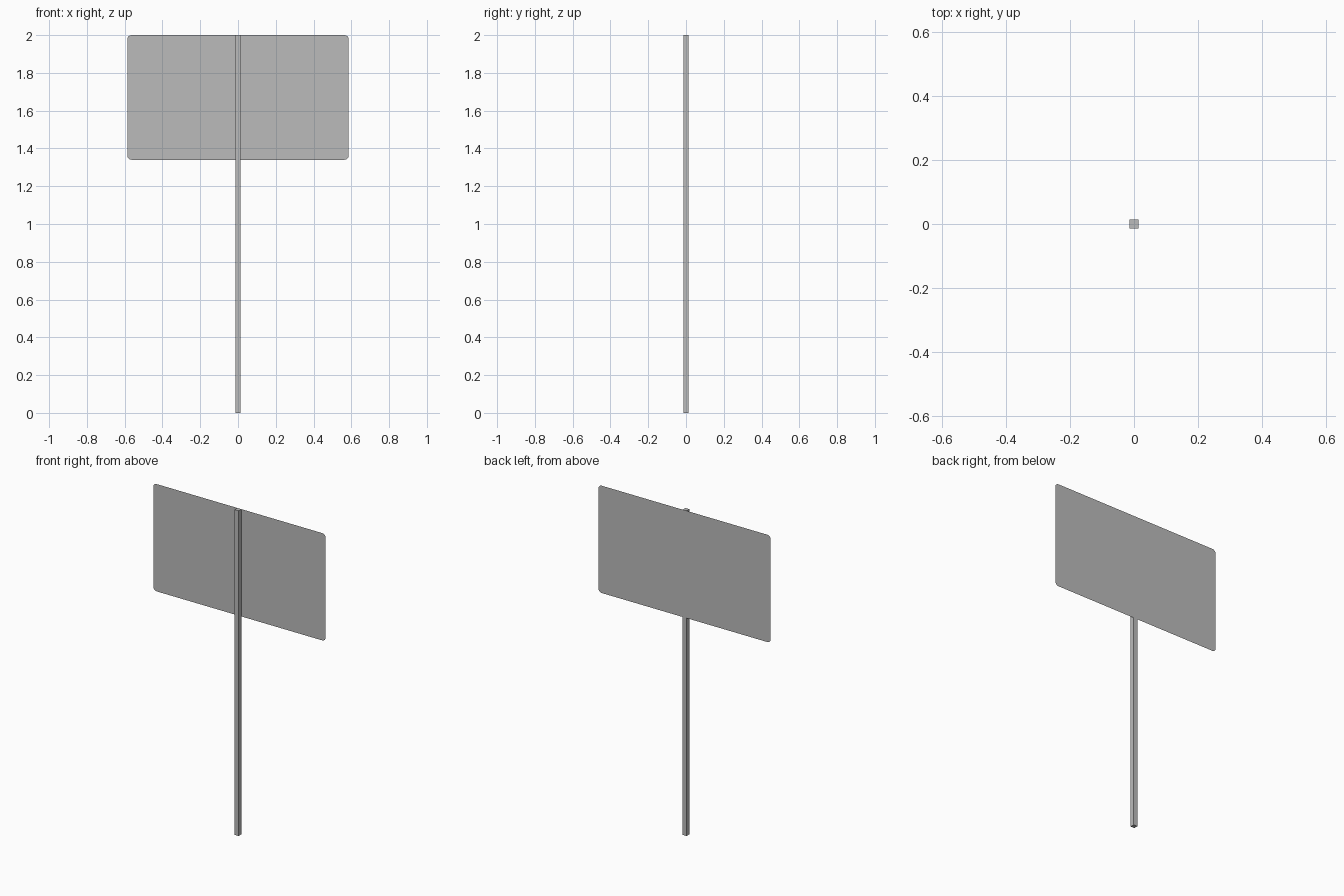
import bpy, bmesh
from math import sin, cos, pi

cube = bpy.data.objects.get("Cube")
if cube:
    bpy.data.objects.remove(cube, do_unlink=True)

grey = bpy.data.materials.new("plain_grey")
grey.use_nodes = True
colour = (0.5, 0.5, 0.5, 1)
grey.diffuse_color = colour
grey.node_tree.nodes["Principled BSDF"].inputs["Base Color"].default_value = colour

HALF_POST = 0.0133
HEIGHT = 2.0


def add_object(name, bm):
    mesh = bpy.data.meshes.new(name)
    bm.to_mesh(mesh)
    bm.free()
    mesh.materials.append(grey)
    obj = bpy.data.objects.new(name, mesh)
    bpy.context.collection.objects.link(obj)
    return obj


# Square post, full height
bm = bmesh.new()
bmesh.ops.create_cube(bm, size=1)
bmesh.ops.scale(bm, verts=bm.verts, vec=(2 * HALF_POST, 2 * HALF_POST, HEIGHT))
bmesh.ops.translate(bm, verts=bm.verts, vec=(0, 0, HEIGHT / 2))
add_object("post", bm)

# Thin sheet with rounded corners, fixed to the back of the post
half_w, bottom, radius, steps = 0.586, 1.34, 0.022, 4
half_h = (HEIGHT - bottom) / 2
bm = bmesh.new()
outline = []
for corner, (sx, sz) in enumerate([(1, 1), (-1, 1), (-1, -1), (1, -1)]):
    for i in range(steps + 1):
        a = (corner + i / steps) * pi / 2
        x = sx * (half_w - radius) + radius * cos(a)
        z = bottom + half_h + sz * (half_h - radius) + radius * sin(a)
        outline.append(bm.verts.new((x, HALF_POST + 0.0002, z)))
bm.faces.new(outline)
add_object("sign_panel", bm)
